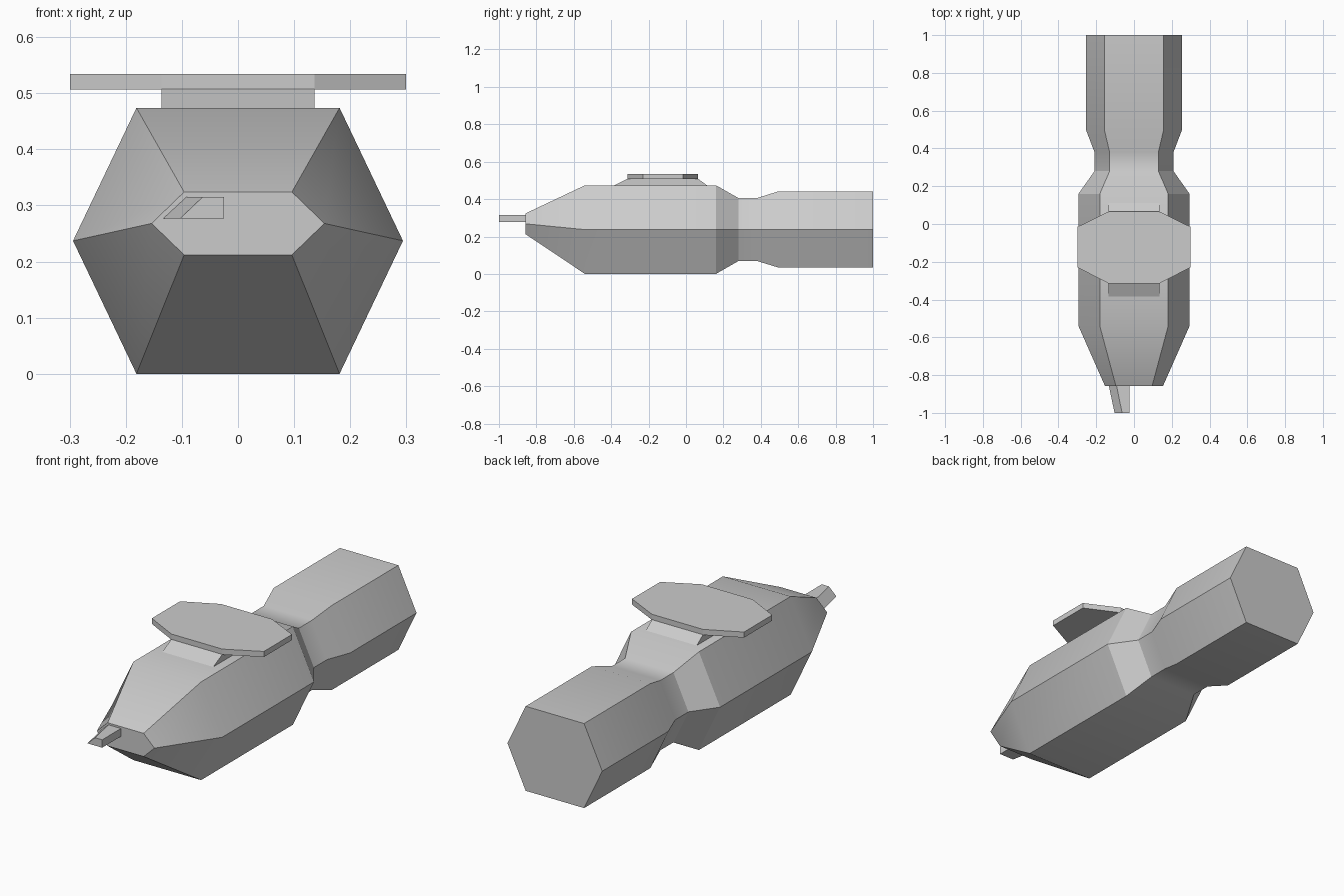
import bpy, bmesh, math

if "Cube" in bpy.data.objects:
    bpy.data.objects.remove(bpy.data.objects["Cube"])


def loft(name, rings, smooth=None):
    """Skin a list of equal-length point rings and cap both ends."""
    bm = bmesh.new()
    loops = [[bm.verts.new(p) for p in ring] for ring in rings]
    n = len(loops[0])
    for a, b in zip(loops, loops[1:]):
        for i in range(n):
            j = (i + 1) % n
            bm.faces.new((a[i], a[j], b[j], b[i]))
    bm.faces.new(loops[0])
    bm.faces.new(loops[-1])
    bmesh.ops.recalc_face_normals(bm, faces=bm.faces)
    mesh = bpy.data.meshes.new(name)
    bm.to_mesh(mesh)
    bm.free()
    obj = bpy.data.objects.new(name, mesh)
    bpy.context.collection.objects.link(obj)
    if smooth:
        bpy.ops.object.select_all(action='DESELECT')
        obj.select_set(True)
        bpy.context.view_layer.objects.active = obj
        bpy.ops.object.shade_smooth_by_angle(angle=math.radians(smooth))
    return obj


def hexagon(y, wide, flat, low, high):
    mid = (low + high) / 2
    return [(flat, y, low), (wide, y, mid), (flat, y, high),
            (-flat, y, high), (-wide, y, mid), (-flat, y, low)]


# Hexagonal hull: tapered nose, wide middle, waist, rear block
sections = [
    (-0.857, 0.154, 0.096, 0.212, 0.324),
    (-0.54, 0.294, 0.181, 0.0, 0.474),
    (0.16, 0.294, 0.181, 0.0, 0.474),
    (0.28, 0.209, 0.129, 0.069, 0.406),
    (0.38, 0.209, 0.129, 0.069, 0.406),
    (0.495, 0.253, 0.156, 0.034, 0.442),
    (1.0, 0.253, 0.156, 0.034, 0.442),
]
loft("hull", [hexagon(*s) for s in sections], smooth=30)


# Sloped pedestal under the roof plate
def rectangle(x, y0, y1, z):
    return [(-x, y0, z), (x, y0, z), (x, y1, z), (-x, y1, z)]


loft("plate_pedestal", [rectangle(0.136, -0.387, 0.115, 0.472),
                        rectangle(0.136, -0.314, 0.065, 0.508)])

# Eight-sided roof plate
half = [(0.136, -0.314), (0.299, -0.23), (0.299, -0.015), (0.136, 0.065)]
outline = half + [(-x, y) for x, y in reversed(half)]
loft("roof_plate", [[(x, y, z) for x, y in outline] for z in (0.507, 0.534)])


# Offset nose probe with a slanted, tapering left side
def probe_section(y, low_x, high_x):
    return [(low_x, y, 0.277), (-0.025, y, 0.277),
            (-0.025, y, 0.315), (high_x, y, 0.315)]


loft("nose_probe", [probe_section(-1.0, -0.103, -0.063),
                    probe_section(-0.857, -0.133, -0.092)])
